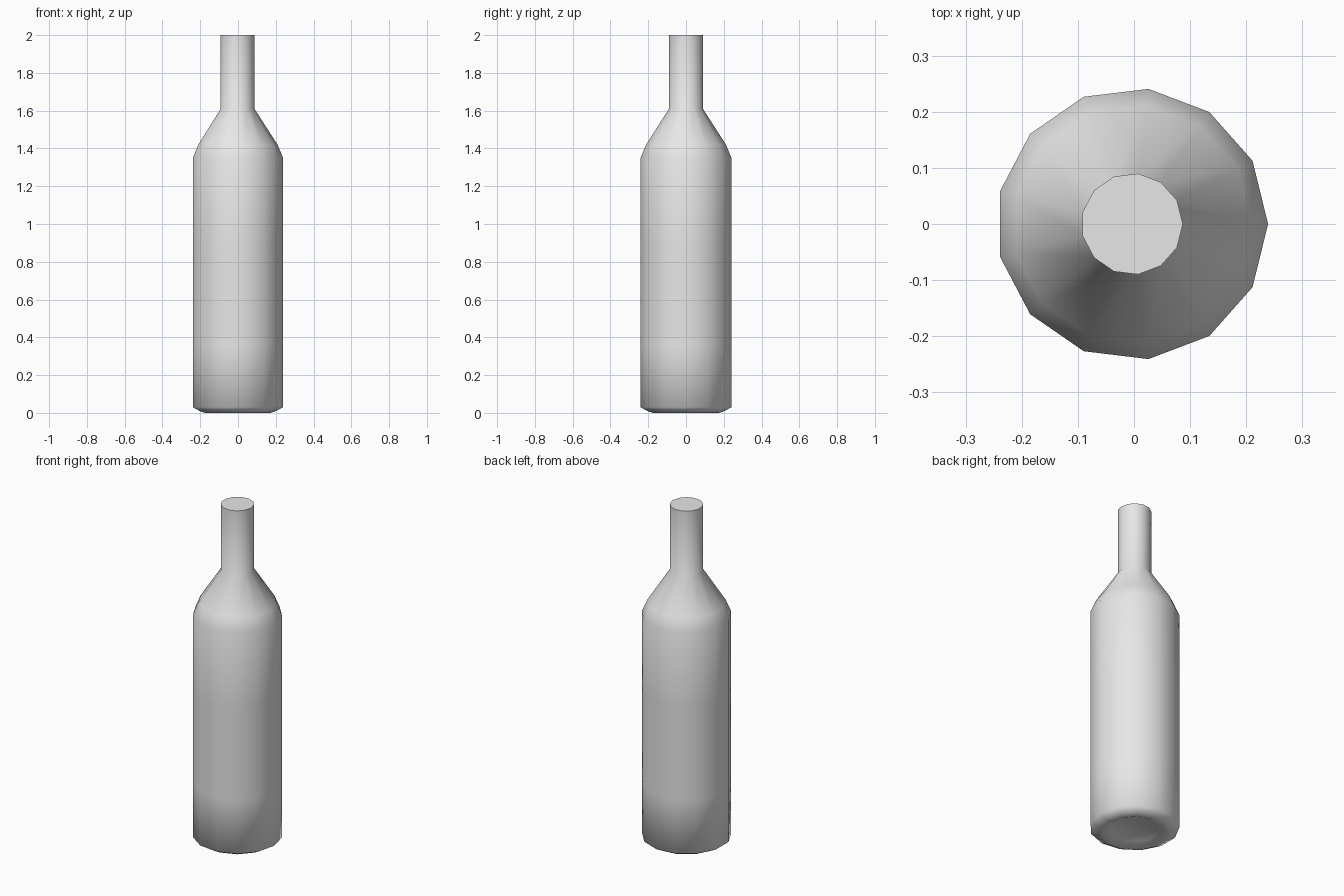
import bpy
import bmesh
from math import cos, sin, tau, radians

cube = bpy.data.objects.get("Cube")
if cube:
    bpy.data.objects.remove(cube, do_unlink=True)

SIDES = 13
CENTRE_X = -0.0035  # an odd-sided ring is lopsided, so shift it to centre its bounds

# Flat grey material
grey = bpy.data.materials.new("grey")
grey.use_nodes = True
colour = (0.8, 0.8, 0.8, 1)
grey.diffuse_color = colour
grey.node_tree.nodes["Principled BSDF"].inputs["Base Color"].default_value = colour

# Bottle outline as (radius, height), from the hollow base up to the mouth
profile = [
    (0.13, 0.02), (0.175, 0.0), (0.2, 0.007), (0.2425, 0.03),
    (0.2425, 0.35), (0.2425, 0.9), (0.2425, 1.35),
    (0.213, 1.42), (0.0905, 1.61), (0.0905, 2.0),
]

bm = bmesh.new()


def ring(radius, z):
    return [bm.verts.new((CENTRE_X + radius * cos(tau * i / SIDES),
                          radius * sin(tau * i / SIDES), z))
            for i in range(SIDES)]


# Walls
rings = [ring(r, z) for r, z in profile]
for low, high in zip(rings, rings[1:]):
    for i in range(SIDES):
        j = (i + 1) % SIDES
        bm.faces.new((low[i], low[j], high[j], high[i]))

# Closed mouth
bm.faces.new(rings[-1])

# Dished base
hub = bm.verts.new((CENTRE_X, 0, 0.03))
for i in range(SIDES):
    bm.faces.new((hub, rings[0][(i + 1) % SIDES], rings[0][i]))

bmesh.ops.recalc_face_normals(bm, faces=bm.faces)
mesh = bpy.data.meshes.new("bottle")
bm.to_mesh(mesh)
bm.free()
mesh.materials.append(grey)

bottle = bpy.data.objects.new("bottle", mesh)
bpy.context.collection.objects.link(bottle)

# Smooth everywhere except the rim of the mouth
bpy.ops.object.select_all(action='DESELECT')
bottle.select_set(True)
bpy.context.view_layer.objects.active = bottle
bpy.ops.object.shade_smooth_by_angle(angle=radians(75))
